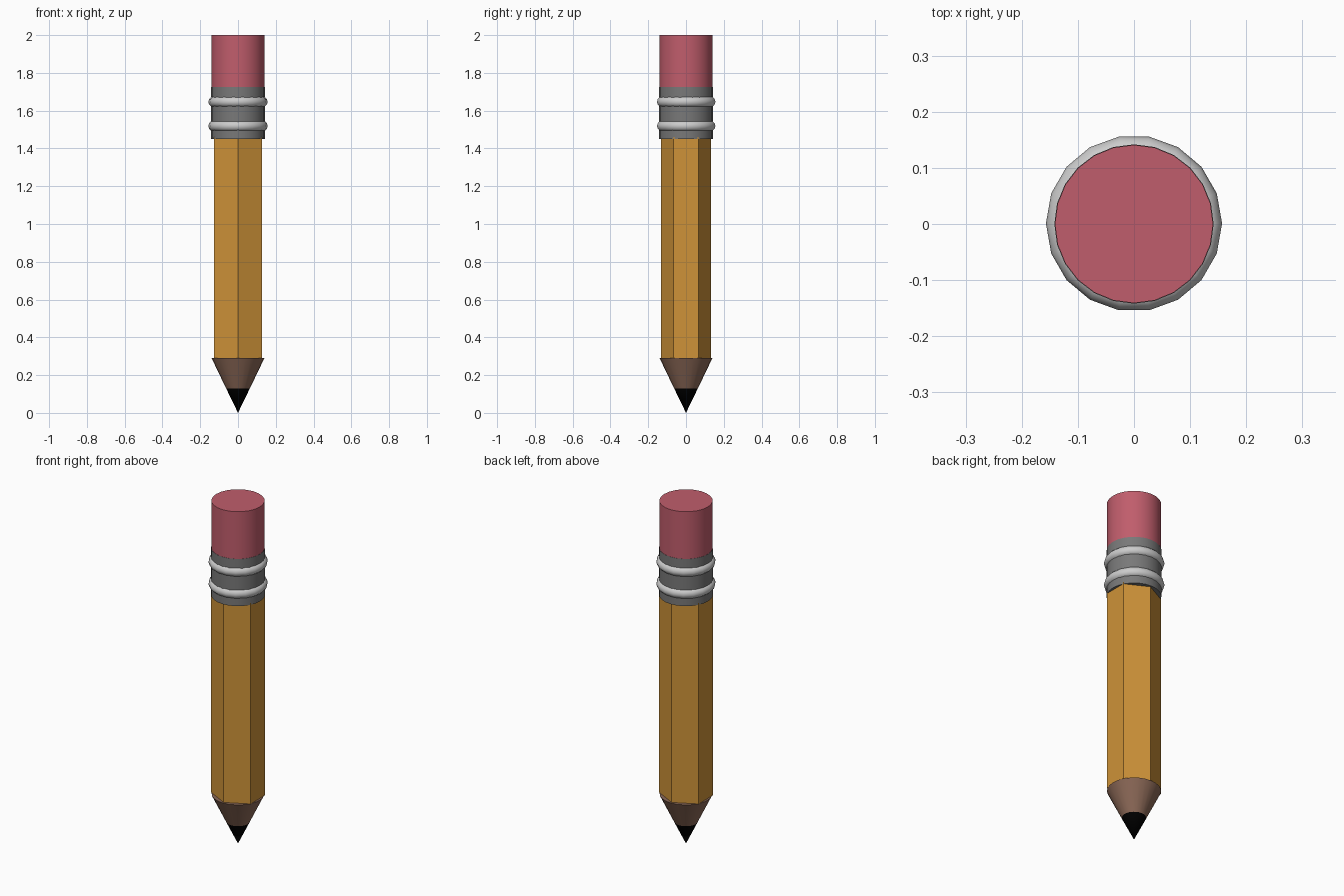
import bpy, bmesh, math

if "Cube" in bpy.data.objects:
    bpy.data.objects.remove(bpy.data.objects["Cube"])


def colour(name, rgb):
    mat = bpy.data.materials.new(name)
    mat.diffuse_color = (*rgb, 1)
    mat.use_nodes = True
    mat.node_tree.nodes["Principled BSDF"].inputs["Base Color"].default_value = mat.diffuse_color
    return mat


def finish(obj, name, mat, smooth=True):
    obj.name = name
    if mat:
        obj.data.materials.append(mat)
    if smooth:
        bpy.ops.object.shade_smooth_by_angle(angle=math.radians(35))


def tapered(name, z0, z1, r0, r1, mat, sides=24):
    bpy.ops.mesh.primitive_cone_add(vertices=sides, radius1=r0, radius2=r1,
                                    depth=z1 - z0, location=(0, 0, (z0 + z1) / 2))
    finish(bpy.context.object, name, mat)


pink = colour("eraser_pink", (0.53, 0.11, 0.15))
yellow = colour("paint_yellow", (0.62, 0.29, 0.04))
tan = colour("bare_wood", (0.26, 0.14, 0.095))
black = colour("graphite", (0.0, 0.0, 0.0))
dark_grey = colour("ferrule_grey", (0.19, 0.19, 0.19))

# Hexagonal painted barrel
outline = [(0, -0.132), (0.127, -0.066), (0.127, 0.066),
           (0, 0.132), (-0.127, 0.066), (-0.127, -0.066)]
bm = bmesh.new()
base = bm.faces.new([bm.verts.new((x, y, 0.29)) for x, y in outline])
top = bmesh.ops.extrude_face_region(bm, geom=[base])["geom"]
bmesh.ops.translate(bm, vec=(0, 0, 1.17),
                    verts=[g for g in top if isinstance(g, bmesh.types.BMVert)])
bmesh.ops.recalc_face_normals(bm, faces=bm.faces)
mesh = bpy.data.meshes.new("barrel")
bm.to_mesh(mesh)
bm.free()
barrel = bpy.data.objects.new("barrel", mesh)
bpy.context.collection.objects.link(barrel)
finish(barrel, "barrel", yellow, smooth=False)

# Sharpened wood and lead point
tapered("sharpened_wood", 0.13, 0.29, 0.063, 0.14, tan)
tapered("lead_point", 0.0, 0.13, 0.0, 0.063, black)

# Eraser and metal sleeve
tapered("eraser", 1.725, 2.0, 0.141, 0.141, pink)
tapered("ferrule", 1.45, 1.725, 0.142, 0.142, dark_grey)

# Raised bands around the sleeve
for label, z in (("lower", 1.519), ("upper", 1.647)):
    bpy.ops.mesh.primitive_torus_add(major_segments=18, minor_segments=12,
                                     major_radius=0.129, minor_radius=0.028,
                                     location=(0, 0.001, z))
    finish(bpy.context.object, label + "_ferrule_band", None)
